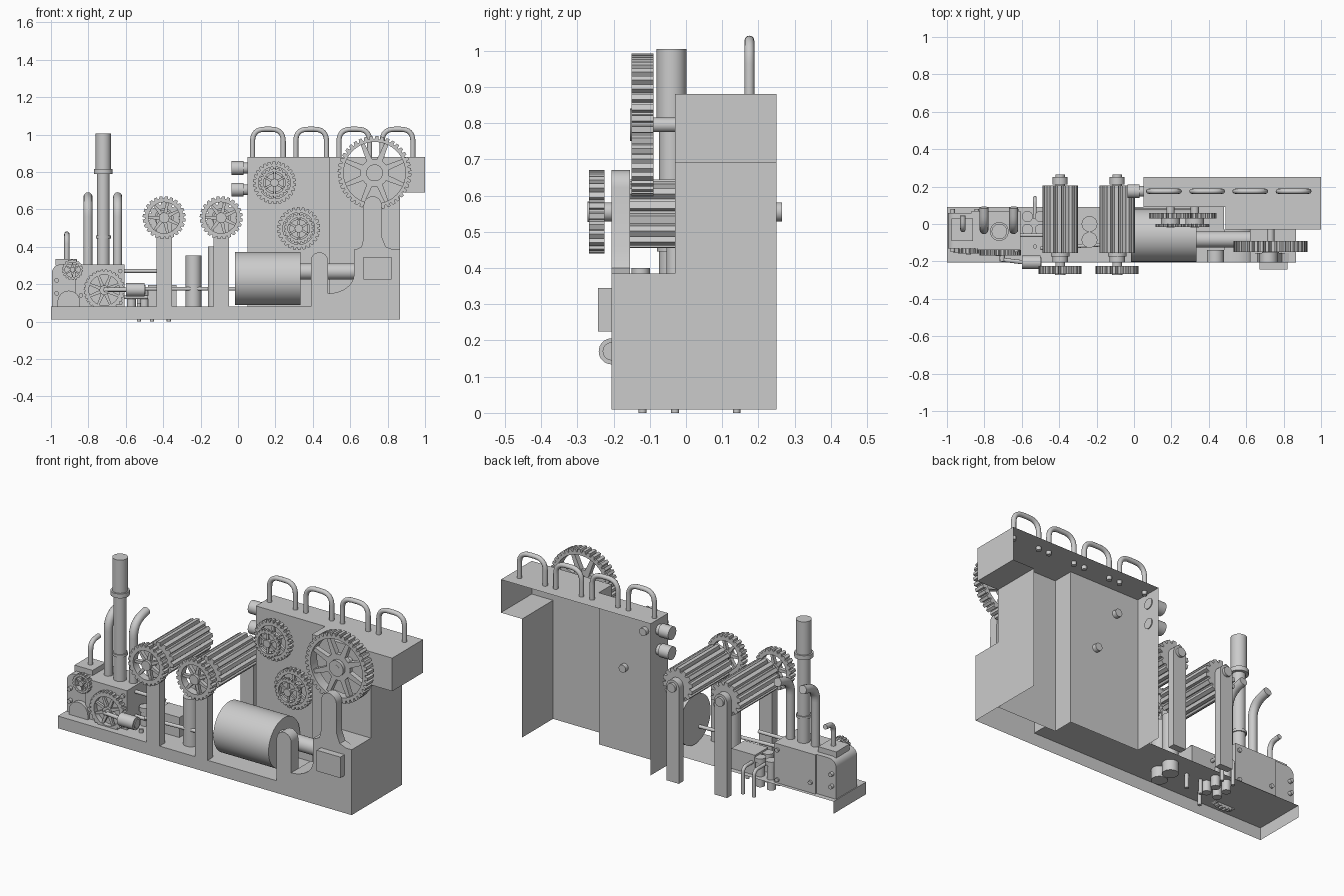
import bpy, bmesh
from math import sin, cos, pi, tau
from mathutils import Vector as V

if "Cube" in bpy.data.objects:
    bpy.data.objects.remove(bpy.data.objects["Cube"])


def finish(name, bm):
    bmesh.ops.remove_doubles(bm, verts=bm.verts, dist=1e-5)
    bmesh.ops.recalc_face_normals(bm, faces=bm.faces)
    me = bpy.data.meshes.new(name)
    bm.to_mesh(me)
    bm.free()
    ob = bpy.data.objects.new(name, me)
    bpy.context.collection.objects.link(ob)
    return ob


def sheet(name, faces):
    bm = bmesh.new()
    for f in faces:
        bm.faces.new([bm.verts.new(p) for p in f])
    return finish(name, bm)


def prism(name, pts, y0, y1):
    """xz outline extruded from y0 to y1"""
    bm = bmesh.new()
    a = [bm.verts.new((x, y0, z)) for x, z in pts]
    b = [bm.verts.new((x, y1, z)) for x, z in pts]
    bm.faces.new(a)
    bm.faces.new(b)
    for i in range(len(pts)):
        bm.faces.new((a[i - 1], a[i], b[i], b[i - 1]))
    return finish(name, bm)


def box(name, x0, x1, y0, y1, z0, z1):
    return prism(name, [(x0, z0), (x1, z0), (x1, z1), (x0, z1)], y0, y1)


def arch(name, x, w, z0, z1, y0, y1):
    r = w / 2
    top = [(x + r * cos(pi * i / 12), z1 - r + r * sin(pi * i / 12)) for i in range(13)]
    return prism(name, [(x - r, z0), (x + r, z0)] + top, y0, y1)


def cyl(name, p, q, r, n=32):
    p, q = V(p), V(q)
    bm = bmesh.new()
    bmesh.ops.create_cone(bm, cap_ends=True, segments=n, radius1=r, radius2=r, depth=(q - p).length)
    rot = (q - p).to_track_quat('Z', 'Y')
    for v in bm.verts:
        v.co = rot @ v.co + (p + q) / 2
    return finish(name, bm)


def tube(name, pts, r, bend=0.05):
    """round bar following points, corners rounded"""
    pts = [V(p) for p in pts]
    path = [pts[0]]
    for a, b, c in zip(pts, pts[1:], pts[2:]):
        s, e = b + (a - b).normalized() * bend, b + (c - b).normalized() * bend
        path += [s * (1 - t) ** 2 + b * 2 * t * (1 - t) + e * t * t for t in [i / 8 for i in range(9)]]
    path.append(pts[-1])
    cu = bpy.data.curves.new(name, 'CURVE')
    cu.dimensions = '3D'
    cu.bevel_depth, cu.bevel_resolution, cu.use_fill_caps = r, 4, True
    sp = cu.splines.new('POLY')
    sp.points.add(len(path) - 1)
    for pt, co in zip(sp.points, path):
        pt.co = (*co, 1)
    ob = bpy.data.objects.new(name, cu)
    bpy.context.collection.objects.link(ob)


def toothed(teeth, r, d):
    out = []
    for i in range(teeth):
        for f, rr in ((0, r - d), (.22, r - d), (.34, r), (.84, r)):
            a = tau * (i + f) / teeth
            out.append((rr, a))
    return out


def gear(name, x, z, y0, y1, r, rin, teeth, d, spokes, hub):
    """toothed rim, spokes and hub, facing front"""
    bm = bmesh.new()
    rows = []
    prof = toothed(teeth, r, d)
    for rr, a in prof:
        rows.append([bm.verts.new((x + q * cos(a), y, z + q * sin(a)))
                     for q, y in ((rin, y0), (rr, y0), (rr, y1), (rin, y1))])
    for i in range(len(rows)):
        for k in range(4):
            j = (k + 1) % 4
            bm.faces.new((rows[i - 1][k], rows[i - 1][j], rows[i][j], rows[i][k]))
    finish(name + "_rim", bm)
    t = (y1 - y0) * .25
    w = r * .055
    for i in range(spokes):
        a = tau * (i + .5) / spokes
        u, n = V((cos(a), sin(a))), V((-sin(a), cos(a)))
        c = V((x, z))
        prism(name + "_spoke", [c + u * hub * .8 - n * w * 1.6, c + u * rin * 1.02 - n * w,
                                c + u * rin * 1.02 + n * w, c + u * hub * .8 + n * w * 1.6], y0 + t, y1 - t)
    cyl(name + "_hub", (x, y0 - .004, z), (x, y1, z), hub, 24)


# cabinet shell, open at the back and underneath
outline = [(.05, .25), (.05, .09), (.49, .09), (.49, -.03), (1, -.03), (1, .25)]
faces = [[(x, y, .88) for x, y in outline]]
for (a, b), (c, d) in zip(outline, outline[1:4]):
    faces.append([(a, b, .01), (c, d, .01), (c, d, .88), (a, b, .88)])
faces += [[(.49, -.03, .01), (.865, -.03, .01), (.865, -.03, .88), (.49, -.03, .88)],
          [(.865, -.03, .01), (.865, .25, .01), (.865, .25, .69), (.865, -.03, .69)],
          [(.865, -.03, .69), (1, -.03, .69), (1, -.03, .88), (.865, -.03, .88)],
          [(1, -.03, .69), (1, .25, .69), (1, .25, .88), (1, -.03, .88)],
          [(.865, -.03, .69), (1, -.03, .69), (1, .25, .69), (.865, .25, .69)]]
sheet("cabinet", faces)

# base plate and front housing with curved foot
F = -.205
foot = [(.62 - .14 * cos(pi / 2 * i / 8), .0) for i in range(9)]
foot = [(.48 + .14 * sin(pi / 2 * i / 8), .25 - .1 * cos(pi / 2 * i / 8)) for i in range(9)]
step = [(-1, .08), (.48, .08)] + foot + [(.62, .385), (.865, .385), (.865, .01)]
faces = [[(x, F, z) for x, z in [(-1, .01)] + step]]
faces.append([(-1, F, .01), (-1, .09, .01), (-1, .09, .08), (-1, F, .08)])
for i, ((a, b), (c, d)) in enumerate(zip(step, step[1:])):
    y = .09 if i == 0 else -.03
    faces.append([(a, F, b), (c, F, d), (c, y, d), (a, y, b)])
sheet("base", faces)

# handrail hoops and side plugs
for i in range(4):
    x = .16 + .231 * i
    tube("top_hoop", [(x - .082, .175, .86), (x - .082, .175, 1.028), (x + .082, .175, 1.028), (x + .082, .175, .86)], .0135, .065)
for z in (.82, .705):
    cyl("side_plug", (-.035, .175, z), (.03, .175, z), .037)
    cyl("side_plug_neck", (.02, .175, z), (.055, .175, z), .029)

# large drive wheel with guard and shaft
gear("drive_wheel", .73, .795, -.15, -.09, .197, .165, 40, .016, 8, .045)
cyl("drive_wheel_inner_ring", (.73, -.135, .795), (.73, -.11, .795), .075)
cyl("drive_axle", (.73, -.155, .795), (.73, -.03, .795), .02)
prism("wheel_guard", [(.63, .385), (.83, .385), (.79, .4), (.77, .45)] +
      [(.72 + .048 * cos(pi * i / 12), .622 + .048 * sin(pi * i / 12)) for i in range(13)] +
      [(.672, .45), (.66, .4)], F, -.155)
box("bearing_box", .67, .82, -.243, F, .225, .345)

# drum, shaft and bearing
cyl("drum", (-.015, -.06, .23), (.335, -.06, .23), .142, 64)
cyl("drum_shaft", (.33, -.083, .267), (.67, -.083, .267), .043)
arch("drum_bearing", .435, .092, .08, .37, F, -.14)

# double cabinet gears
for x, z in ((.195, .742), (.325, .497)):
    gear("cabinet_gear", x, z, .03, .06, .115, .085, 26, .014, 6, .03)
    gear("cabinet_pinion", x, z, -.015, .0, .08, .058, 22, .009, 6, .02)
    cyl("cabinet_gear_web", (x, .0, z), (x, .045, z), .05)
    cyl("cabinet_gear_axle", (x, -.02, z), (x, .115, z), .022, 16)

# fluted rollers on posts
for x in (-.395, -.09):
    prism("fluted_roller", [(x + r * cos(a), .55 + r * sin(a)) for r, a in toothed(14, .095, .018)], -.155, .205)
    gear("roller_gear", x, .555, -.268, -.225, .115, .083, 24, .012, 7, .028)
    cyl("roller_axle", (x, -.23, .555), (x, .265, .555), .026)
    arch("roller_front_post", x, .082, .08, .597, F, -.155)
    arch("roller_back_post", x, .08, .01, .595, .21, .25)
    cyl("roller_collar", (x, -.175, .555), (x, -.155, .555), .05)

# engine block, rounded at the left
corner = [(-.95 - .045 * sin(pi / 2 * i / 6), .26 + .045 * cos(pi / 2 * i / 6)) for i in range(7)]
prism("engine_end", [(-.995, .08), (-.86, .08), (-.86, .305)] + corner, -.13, .06)
box("engine_block", -.87, -.607, -.14, .07, .08, .305)
box("engine_cap", -.975, -.86, -.09, .03, .3, .335)
arch("engine_foot", -.905, .12, .08, .165, -.155, -.13)
for x, z in ((-.97, .15), (-.97, .22), (-.84, .14), (-.63, .27), (-.63, .1)):
    for y0, y1 in ((-.15, -.12), (.05, .08)):
        cyl("engine_bolt", (x, y0, z), (x, y1, z), .012, 12)
gear("flywheel", -.715, .168, -.168, -.14, .11, .082, 28, .008, 8, .025)
gear("timing_wheel", -.885, .277, -.158, -.13, .056, .04, 18, .006, 6, .014)

# chimney and exhaust pipes
cyl("chimney_lower", (-.72, -.04, .3), (-.72, -.04, .81), .034)
cyl("chimney_upper", (-.72, -.04, .81), (-.72, -.04, 1.005), .041)
cyl("chimney_flange", (-.72, -.04, .79), (-.72, -.04, .815), .05)
cyl("chimney_band", (-.72, -.04, .445), (-.72, -.04, .46), .04)
for x in (-.802, -.643):
    tube("exhaust_pipe", [(x, -.03, .29), (x, -.03, .64), (x, .088, .668)], .024, .08)
tube("vent_pipe", [(-.915, -.03, .32), (-.915, -.03, .46), (-.915, .045, .468)], .014, .045)

# piston, crank rod and feed pipes
cyl("piston", (-.6, -.205, .17), (-.5, -.205, .17), .036)
cyl("piston_collar", (-.51, -.205, .17), (-.495, -.205, .17), .025)
cyl("crank_rod", (-.715, -.19, .17), (-.59, -.205, .17), .011, 16)
cyl("crank_pin", (-.705, -.2, .17), (-.705, -.15, .17), .014, 16)
cyl("feed_rod", (-.5, -.13, .175), (0, -.1, .175), .01, 16)
cyl("upper_pipe", (-.61, -.06, .27), (-.42, -.06, .27), .01, 16)
cyl("lower_pipe", (-.61, -.06, .13), (-.48, -.06, .13), .01, 16)

# tanks and valve cluster
for y in (.0, -.085):
    cyl("tank", (-.238, y, .02), (-.238, y, .352), .042)
cyl("slim_tank", (-.135, -.125, .08), (-.135, -.125, .4), .025)
box("valve_box", -.48, -.33, -.06, .06, .08, .195)
for x in (-.57, -.5):
    for y in (-.03, .04):
        cyl("valve", (x, y, .02), (x, y, .16), .024, 20)
        cyl("valve_cap", (x, y, .16), (x, y, .185), .03, 20)
for x in (-.53, -.46):
    tube("drain_hose", [(x, .03, .15), (x, .14, .15), (x, .14, .0)], .01, .03)
for x, y in ((-.53, -.12), (-.46, -.03), (-.37, -.03)):
    cyl("foot_peg", (x, y, 0), (x, y, .1), .011, 12)

# mesh conversion and edge-aware smoothing
bpy.ops.object.select_all(action='SELECT')
bpy.context.view_layer.objects.active = bpy.context.selected_objects[0]
bpy.ops.object.convert(target='MESH')
bpy.ops.object.shade_smooth_by_angle(angle=.6)
